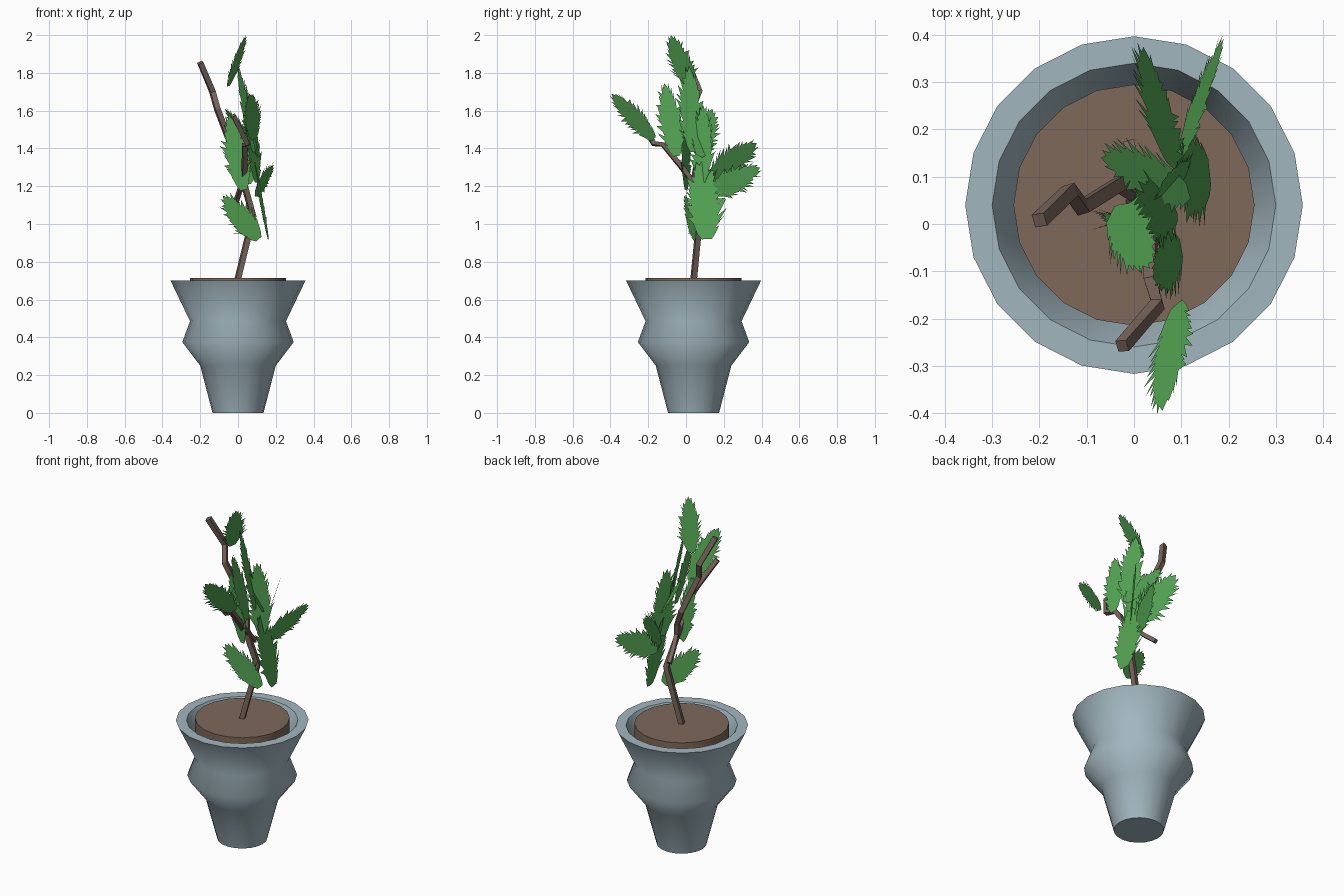
import bpy, bmesh, math, random
from mathutils import Vector

if "Cube" in bpy.data.objects:
    bpy.data.objects.remove(bpy.data.objects["Cube"])

random.seed(4)
CY = 0.04  # pot axis sits slightly behind the origin


def material(name, rgb):
    m = bpy.data.materials.new(name)
    m.diffuse_color = (*rgb, 1)
    m.use_nodes = True
    m.node_tree.nodes["Principled BSDF"].inputs["Base Color"].default_value = m.diffuse_color
    return m


CLAY = material("clay", (0.36, 0.47, 0.52))
SOIL = material("soil", (0.21, 0.14, 0.105))
BARK = material("bark", (0.19, 0.13, 0.105))
LEAF = material("leaf", (0.09, 0.38, 0.09))


def finish(name, bm, mat, facing=None):
    if facing is None:
        bmesh.ops.recalc_face_normals(bm, faces=bm.faces)
    else:  # open sheets: turn every face to the given side
        bm.normal_update()
        bmesh.ops.reverse_faces(bm, faces=[f for f in bm.faces if f.normal.dot(facing) < 0])
    me = bpy.data.meshes.new(name)
    bm.to_mesh(me)
    bm.free()
    me.materials.append(mat)
    ob = bpy.data.objects.new(name, me)
    bpy.context.collection.objects.link(ob)
    return ob


def lathe(name, profile, mat, sides=20):
    bm = bmesh.new()
    rings = []
    for r, z in profile:
        rings.append([bm.verts.new((r * math.sin(math.tau * i / sides),
                                    CY + r * math.cos(math.tau * i / sides), z))
                      for i in range(sides)])
    for a, b in zip(rings, rings[1:]):
        for i in range(sides):
            j = (i + 1) % sides
            bm.faces.new((a[i], a[j], b[j], b[i]))
    bm.faces.new(rings[0])
    bm.faces.new(rings[-1])
    ob = finish(name, bm, mat)
    bpy.ops.object.select_all(action='DESELECT')
    ob.select_set(True)
    bpy.context.view_layer.objects.active = ob
    bpy.ops.object.shade_smooth_by_angle(angle=math.radians(60))
    return ob


def twig(name, points, r=0.02):
    # square section swept along a polyline
    pts = [Vector(p) for p in points]
    bm = bmesh.new()
    rings = []
    for i, p in enumerate(pts):
        d = (pts[min(i + 1, len(pts) - 1)] - pts[max(i - 1, 0)]).normalized()
        u = Vector((1, 0.3, 0))
        u = (u - d * u.dot(d)).normalized()
        v = d.cross(u)
        rings.append([bm.verts.new(p + r * (u * math.cos(a) + v * math.sin(a)))
                      for a in (0.785, 2.356, 3.927, 5.498)])
    for a, b in zip(rings, rings[1:]):
        for i in range(4):
            j = (i + 1) % 4
            bm.faces.new((a[i], a[j], b[j], b[i]))
    bm.faces.new(rings[0])
    bm.faces.new(rings[-1])
    return finish(name, bm, BARK)


def half_width(t):
    knots = [(0, .28), (.12, .65), (.3, 1), (.6, .9), (.85, .52), (1, .0)]
    for (t0, w0), (t1, w1) in zip(knots, knots[1:]):
        if t <= t1:
            return w0 + (w1 - w0) * (t - t0) / (t1 - t0)
    return 0


def leaf(name, base, tip, normal, half=0.065, teeth=14):
    # flat serrated blade, teeth swept toward the tip on both sides
    base, tip = Vector(base), Vector(tip)
    d = tip - base
    n = Vector(normal)
    side = n.cross(d).normalized()
    bm = bmesh.new()
    at = lambda t, w: bm.verts.new(base + d * t + side * w * half)
    mids = [at(i / teeth, 0) for i in range(teeth + 1)]
    for s in (-1, 1):
        notch = [at(i / teeth, s * half_width(i / teeth) *
                    (1 if i < 2 else random.uniform(.65, .9))) for i in range(teeth)]
        for i in range(teeth):
            if i == teeth - 1:
                bm.faces.new((mids[i], notch[i], mids[i + 1]))
                continue
            t = (i + 1) / teeth
            grow = random.uniform(.95, 1.35) if i else 0.9
            tooth = at(min(t + random.uniform(.0, .1), .99), s * half_width(t) * grow)
            bm.faces.new((mids[i], notch[i], notch[i + 1], mids[i + 1]))
            bm.faces.new((notch[i], tooth, notch[i + 1]))
    return finish(name, bm, LEAF, n)


# pot with stepped profile, rim and inner wall
lathe("pot", [(.135, 0), (.2, .25), (.295, .375), (.254, .485), (.357, .7),
              (.30, .7), (.2, .485), (.2, .45)], CLAY)
lathe("soil", [(.255, .6), (.255, .713)], SOIL)

# trunk and side branches
twig("trunk", [(-.003, .04, .7), (.06, .065, .96), (.08, .07, 1.04), (.03, .04, 1.22),
               (.02, .055, 1.3), (-.03, .085, 1.4), (-.11, .035, 1.61),
               (-.135, .07, 1.7), (-.2, .008, 1.855)])
twig("front_branch", [(.03, .04, 1.22), (.035, -.03, 1.31), (.035, -.12, 1.42),
                      (.05, -.17, 1.425), (-.025, -.258, 1.575)], .018)
twig("back_branch", [(.03, .04, 1.24), (.01, .1, 1.18), (-.01, .17, 1.12)], .016)

# foliage: base, tip, facing direction, half width
LEAVES = [
    ((-.05, .02, 1.73), (.042, -.08, 2.0), (-.8, .3, .4), .066),
    ((.085, .04, 1.38), (.0, .015, 1.835), (.9, .35, .2), .072),
    ((.10, -.05, 1.36), (.04, -.115, 1.745), (.9, .15, .17), .066),
    ((.115, .07, 1.36), (-.07, .14, 1.61), (.7, .4, .42), .068),
    ((.10, .085, 1.22), (.06, .09, 1.63), (.8, -.5, .1), .066),
    ((.08, .12, 1.23), (.02, .375, 1.43), (.9, .5, -.3), .085),
    ((.09, .13, 1.165), (.19, .393, 1.30), (.95, -.25, -.22), .07),
    ((.16, .11, .92), (.085, .085, 1.34), (1, .1, .2), .098),
    ((.11, .05, .92), (-.08, -.01, 1.15), (.1, -1, .2), .068),
    ((.09, -.17, 1.45), (.06, -.395, 1.69), (-.75, .5, .36), .068),
    ((.03, 0, 1.18), (-.05, .0, 1.58), (.35, .9, .06), .07),
]
for k, (b, t, n, h) in enumerate(LEAVES):
    leaf(f"leaf_{k + 1}", b, t, n, h)
